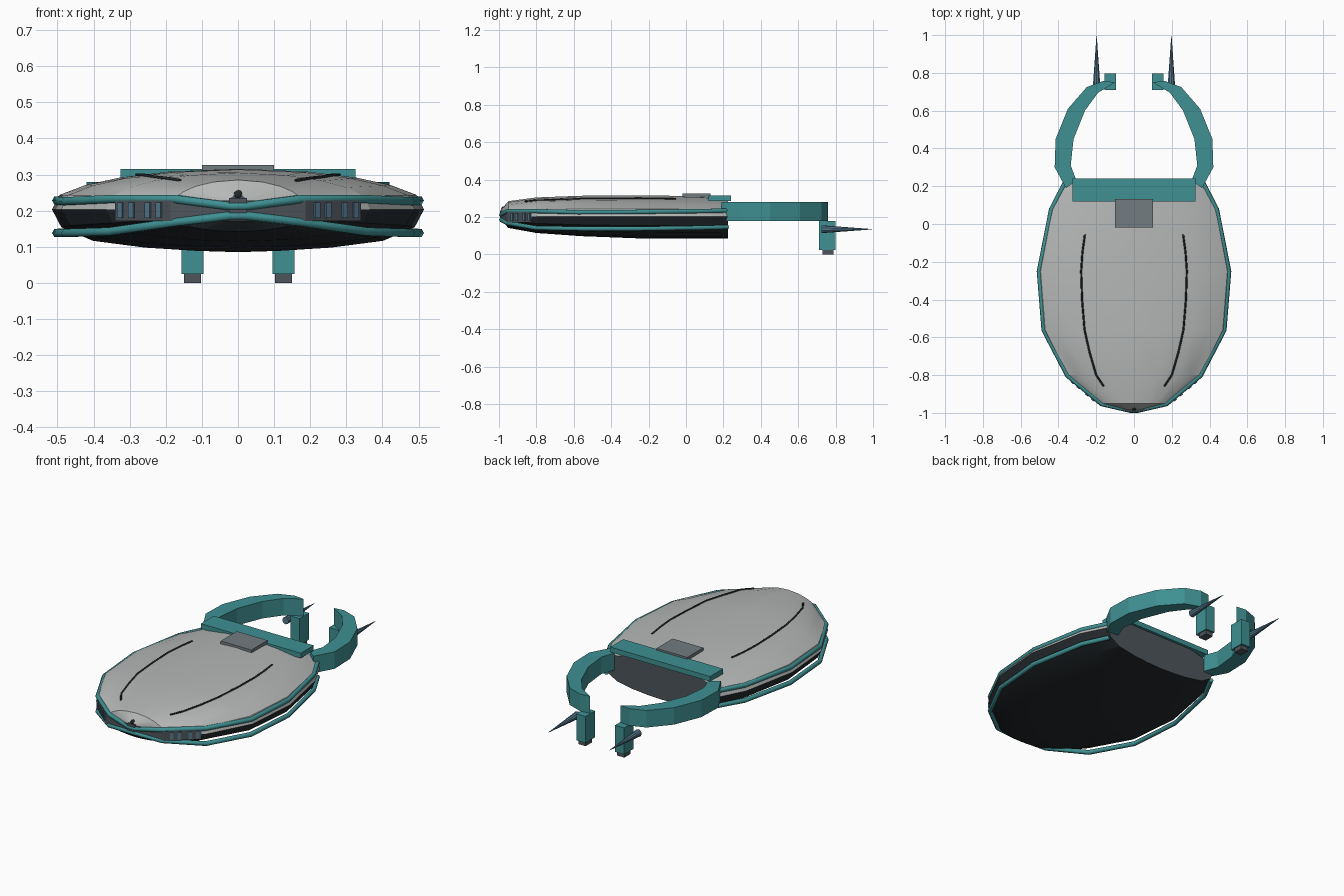
import bpy, bmesh, math
from mathutils import Vector

if "Cube" in bpy.data.objects:
    bpy.data.objects.remove(bpy.data.objects["Cube"])


def mat(name, r, g, b):
    m = bpy.data.materials.new(name)
    m.diffuse_color = (r, g, b, 1)
    m.use_nodes = True
    m.node_tree.nodes["Principled BSDF"].inputs["Base Color"].default_value = m.diffuse_color
    return m


LIGHT = mat("light grey hull", 0.46, 0.48, 0.47)
DARK = mat("near black", 0.018, 0.023, 0.027)
TEAL = mat("teal trim", 0.05, 0.28, 0.29)
GREY = mat("mid grey", 0.17, 0.20, 0.22)
SLATE = mat("slate grey", 0.075, 0.09, 0.105)
BLUE = mat("steel blue", 0.09, 0.19, 0.27)


def finish(name, bm, *mats):
    bmesh.ops.recalc_face_normals(bm, faces=bm.faces)
    me = bpy.data.meshes.new(name)
    bm.to_mesh(me)
    bm.free()
    ob = bpy.data.objects.new(name, me)
    bpy.context.collection.objects.link(ob)
    for m in mats:
        me.materials.append(m)
    return ob


def box(name, lo, hi, m, rot=0):
    bm = bmesh.new()
    bmesh.ops.create_cube(bm, size=1)
    for v in bm.verts:
        v.co = Vector([v.co[i] * (hi[i] - lo[i]) for i in range(3)])
    ob = finish(name, bm, m)
    ob.location = [(a + b) / 2 for a, b in zip(lo, hi)]
    ob.rotation_euler.z = rot
    return ob


def prism(name, pts, z0, z1, m):
    bm = bmesh.new()
    f = bm.faces.new([bm.verts.new((x, y, z0)) for x, y in pts])
    r = bmesh.ops.extrude_face_region(bm, geom=[f])
    for v in r["geom"]:
        if isinstance(v, bmesh.types.BMVert):
            v.co.z = z1
    return finish(name, bm, m)


def tube(name, pts, radius, m):
    cu = bpy.data.curves.new(name, 'CURVE')
    cu.dimensions = '3D'
    cu.bevel_depth = radius
    cu.bevel_resolution = 1
    cu.use_fill_caps = True
    sp = cu.splines.new('POLY')
    sp.points.add(len(pts) - 1)
    for p, c in zip(sp.points, pts):
        p.co = (*c, 1)
    cu.materials.append(m)
    ob = bpy.data.objects.new(name, cu)
    bpy.context.collection.objects.link(ob)


# Hull stations: y, half width, top z, bottom z, upper trim z, lower trim z
ST = [(-0.985, 0.03, 0.245, 0.18, 0.212, 0.186),
      (-0.95, 0.185, 0.285, 0.142, 0.232, 0.168),
      (-0.80, 0.365, 0.305, 0.115, 0.232, 0.142),
      (-0.56, 0.49, 0.314, 0.098, 0.226, 0.138),
      (-0.25, 0.515, 0.316, 0.086, 0.228, 0.138),
      (0.08, 0.45, 0.312, 0.085, 0.232, 0.143),
      (0.225, 0.375, 0.302, 0.086, 0.235, 0.147)]
MID = 0.203
UP = [(1, 0), (0.96, 0.36), (0.82, 0.6), (0.64, 0.78), (0.37, 0.93), (0, 1)]
LOW = [(0.25, 0.97), (0.5, 0.9), (0.78, 0.74), (0.95, 0.42)]


def section(st):
    y, w, zt, zb = st[:4]
    up = [(x * w, y, MID + f * (zt - MID)) for x, f in UP]
    up += [(-x, y, z) for x, y, z in reversed(up[:-1])]
    lo = [(x * w, y, MID - f * (MID - zb)) for x, f in LOW]
    return up + [(-x, y, z) for x, y, z in reversed(lo)] + [(0, y, zb)] + lo


bm = bmesh.new()
rings = [[bm.verts.new(p) for p in section(s)] for s in ST]
n = len(rings[0])
for a, b in zip(rings, rings[1:]):
    for i in range(n):
        j = (i + 1) % n
        f = bm.faces.new((a[i], a[j], b[j], b[i]))
        f.material_index = 0 if i < 10 else 1
for r in (rings[0], rings[-1]):
    bm.faces.new(r).material_index = 2
hull = finish("hull", bm, LIGHT, DARK, SLATE)
bpy.context.view_layer.objects.active = hull
hull.select_set(True)
bpy.ops.object.shade_smooth_by_angle(angle=math.radians(20))

# Trim rails around the hull edge
for name, k in (("upper_trim_rail", 4), ("lower_trim_rail", 5)):
    half = [(max(s[1] - 0.013, 0.02), s[0] - 0.002, s[k]) for s in reversed(ST)]
    tube(name, half + [(-x, y, z) for x, y, z in reversed(half)], 0.013, TEAL)

# Front panel between the rails, with slats and nose block
fp = [(0.34, -0.825), (0.187, -0.955), (0.03, -0.99)]
prism("front_panel", fp + [(-x, y) for x, y in reversed(fp)], 0.172, 0.228, SLATE)
box("nose_block", (-0.025, -0.995, 0.178), (0.025, -0.96, 0.235), SLATE)
bm = bmesh.new()
bmesh.ops.create_icosphere(bm, subdivisions=2, radius=0.014)
finish("nose_sensor", bm, DARK).location = (0, -0.975, 0.243)

# Raised plates on the deck
box("rear_cross_bar", (-0.325, 0.12, 0.285), (0.325, 0.24, 0.315), TEAL)
box("deck_hatch", (-0.1, -0.018, 0.295), (0.1, 0.132, 0.326), GREY)


def deck_z(x, y):
    for a, b in zip(ST, ST[1:]):
        if a[0] <= y <= b[0]:
            t = (y - a[0]) / (b[0] - a[0])
            w, zt = (a[i] + t * (b[i] - a[i]) for i in (1, 2))
    for (x0, f0), (x1, f1) in zip(UP, UP[1:]):
        if x1 <= abs(x) / w <= x0:
            f = f0 + (f1 - f0) * (abs(x) / w - x0) / (x1 - x0)
    return MID + f * (zt - MID)


SEAM = [(0.26, -0.055), (0.273, -0.15), (0.28, -0.25), (0.275, -0.4), (0.262, -0.56),
        (0.235, -0.68), (0.2, -0.8), (0.16, -0.86)]
OUT = [(0.36, 0.19), (0.42, 0.30), (0.415, 0.45), (0.35, 0.61), (0.25, 0.725), (0.16, 0.758)]
INN = [(0.10, 0.75), (0.19, 0.695), (0.26, 0.6), (0.32, 0.45), (0.335, 0.31), (0.305, 0.23)]
for s, side in ((1, "right"), (-1, "left")):
    # Deck seam line
    tube(side + "_deck_seam", [(s * x, y, deck_z(x, y) + 0.002) for x, y in SEAM], 0.005, DARK)
    # Front slats
    for i, t in enumerate((0.1, 0.3, 0.6, 0.8)):
        x, y = 0.34 - 0.153 * t, -0.825 - 0.13 * t
        box(f"{side}_front_slat_{i}", (s * x - 0.009, y - 0.006, 0.18),
            (s * x + 0.009, y + 0.006, 0.222), BLUE, s * 0.7)
    # Curved arm, claw and foot
    prism(side + "_arm", [(s * x, y) for x, y in OUT + INN], 0.18, 0.28, TEAL)
    box(side + "_claw", (s * 0.126 - 0.03, 0.71, 0.024), (s * 0.126 + 0.03, 0.798, 0.18), TEAL)
    box(side + "_claw_foot", (s * 0.126 - 0.024, 0.73, 0), (s * 0.126 + 0.024, 0.788, 0.024), SLATE)
    # Spike pointing backwards
    bm = bmesh.new()
    bmesh.ops.create_cone(bm, cap_ends=True, segments=10, radius1=0.021, radius2=0.001, depth=0.27)
    ob = finish(side + "_spike", bm, BLUE)
    ob.rotation_euler.x = -math.pi / 2
    ob.location = (s * 0.198, 0.86, 0.135)
